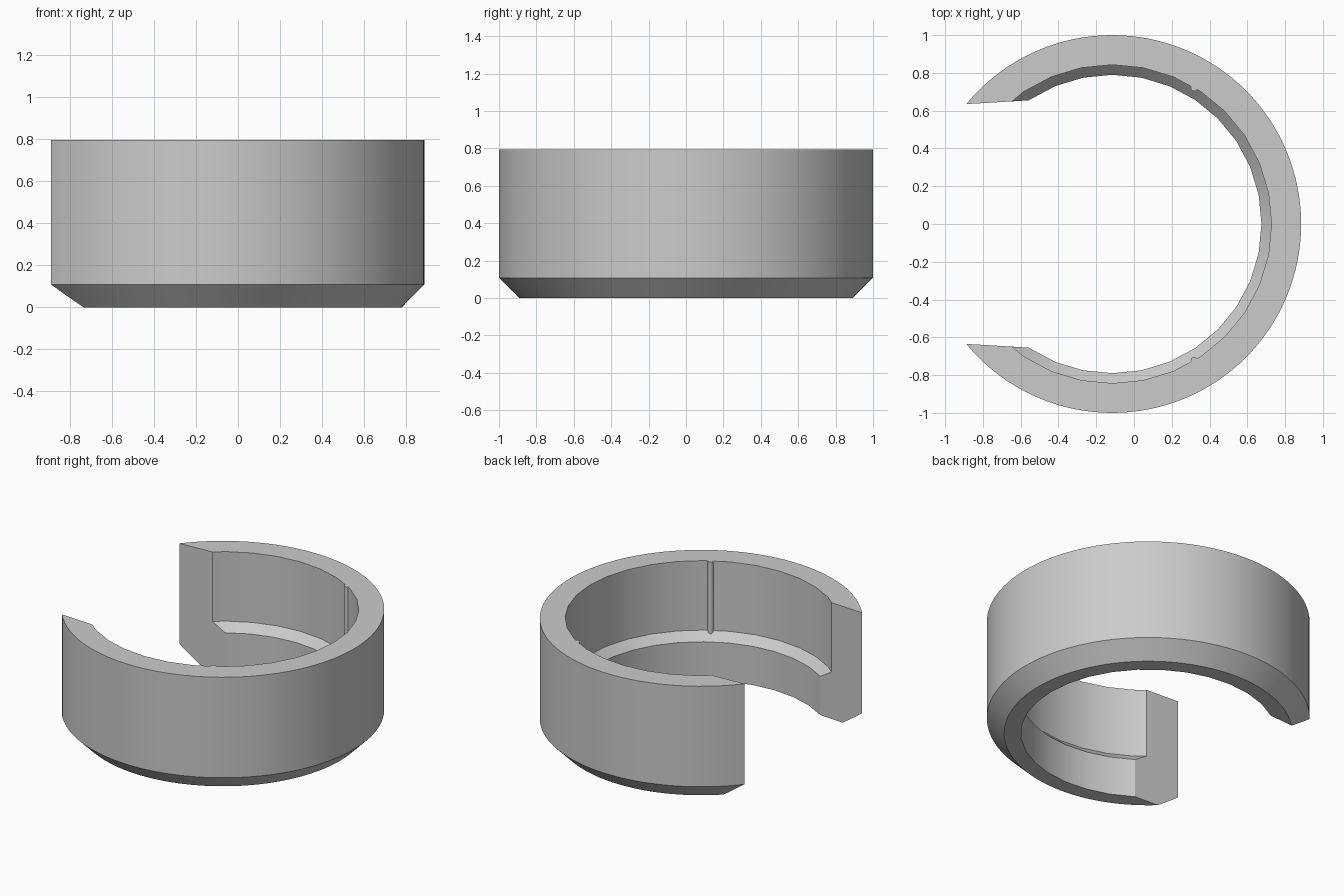
import bpy, bmesh
from math import cos, sin, pi, radians

cube = bpy.data.objects.get("Cube")
if cube:
    bpy.data.objects.remove(cube, do_unlink=True)

CX = -0.115      # ring axis
HEIGHT = 0.795
WALL = 0.843     # upper bore radius
BORE = 0.79      # lower bore radius

grey = bpy.data.materials.new("plain grey")
grey.use_nodes = True
grey.diffuse_color = (0.6, 0.6, 0.6, 1)
grey.node_tree.nodes["Principled BSDF"].inputs["Base Color"].default_value = (0.6, 0.6, 0.6, 1)


def loft(name, rings):
    """Closed solid through a stack of equal point rings."""
    bm = bmesh.new()
    rows = [[bm.verts.new(p) for p in ring] for ring in rings]
    n = len(rows[0])
    for low, high in zip(rows, rows[1:]):
        for i in range(n):
            j = (i + 1) % n
            bm.faces.new((low[i], low[j], high[j], high[i]))
    bm.faces.new(rows[0][::-1])
    bm.faces.new(rows[-1])
    bmesh.ops.recalc_face_normals(bm, faces=bm.faces)
    mesh = bpy.data.meshes.new(name)
    bm.to_mesh(mesh)
    bm.free()
    mesh.materials.append(grey)
    obj = bpy.data.objects.new(name, mesh)
    bpy.context.collection.objects.link(obj)
    return obj


def lathe(name, profile, sides, cx=CX, cy=0):
    """Round solid from (radius, height) pairs."""
    turns = [2 * pi * i / sides for i in range(sides)]
    return loft(name, [[(cx + r * cos(a), cy + r * sin(a), z) for a in turns]
                       for r, z in profile])


def combine(target, tool, operation):
    tool.hide_render = True
    bpy.context.view_layer.objects.active = target
    mod = target.modifiers.new(tool.name, "BOOLEAN")
    mod.operation, mod.object, mod.solver = operation, tool, "EXACT"
    bpy.ops.object.modifier_apply(modifier=mod.name)
    bpy.data.objects.remove(tool, do_unlink=True)


# Outer body with bevelled lower rim
ring = lathe("open_ring", [(0.893, 0), (1, 0.108), (1, HEIGHT)], 128)

# Faceted bore with a sloped inner ledge
bore = lathe("bore_cutter", [(BORE, -0.1), (BORE, 0.265), (WALL, 0.32), (WALL, 1)], 32)
combine(ring, bore, "DIFFERENCE")

# Side opening with slightly tapered ends
gap = [(-1.3, 0.61), (-1.3, -0.61), (-0.4, -0.664), (-0.4, 0.664)]
opening = loft("opening_cutter", [[(x, y, z) for x, y in gap] for z in (-0.1, 1)])
combine(ring, opening, "DIFFERENCE")

# Two thin upright ribs on the bore wall
for side in (-1, 1):
    a = radians(59) * side
    rib = lathe("rib", [(0.019, 0.29), (0.019, HEIGHT)], 16,
                CX + WALL * cos(a), WALL * sin(a))
    combine(ring, rib, "UNION")

bpy.ops.object.select_all(action="DESELECT")
ring.select_set(True)
bpy.context.view_layer.objects.active = ring
bpy.ops.object.shade_smooth_by_angle(angle=radians(30))
